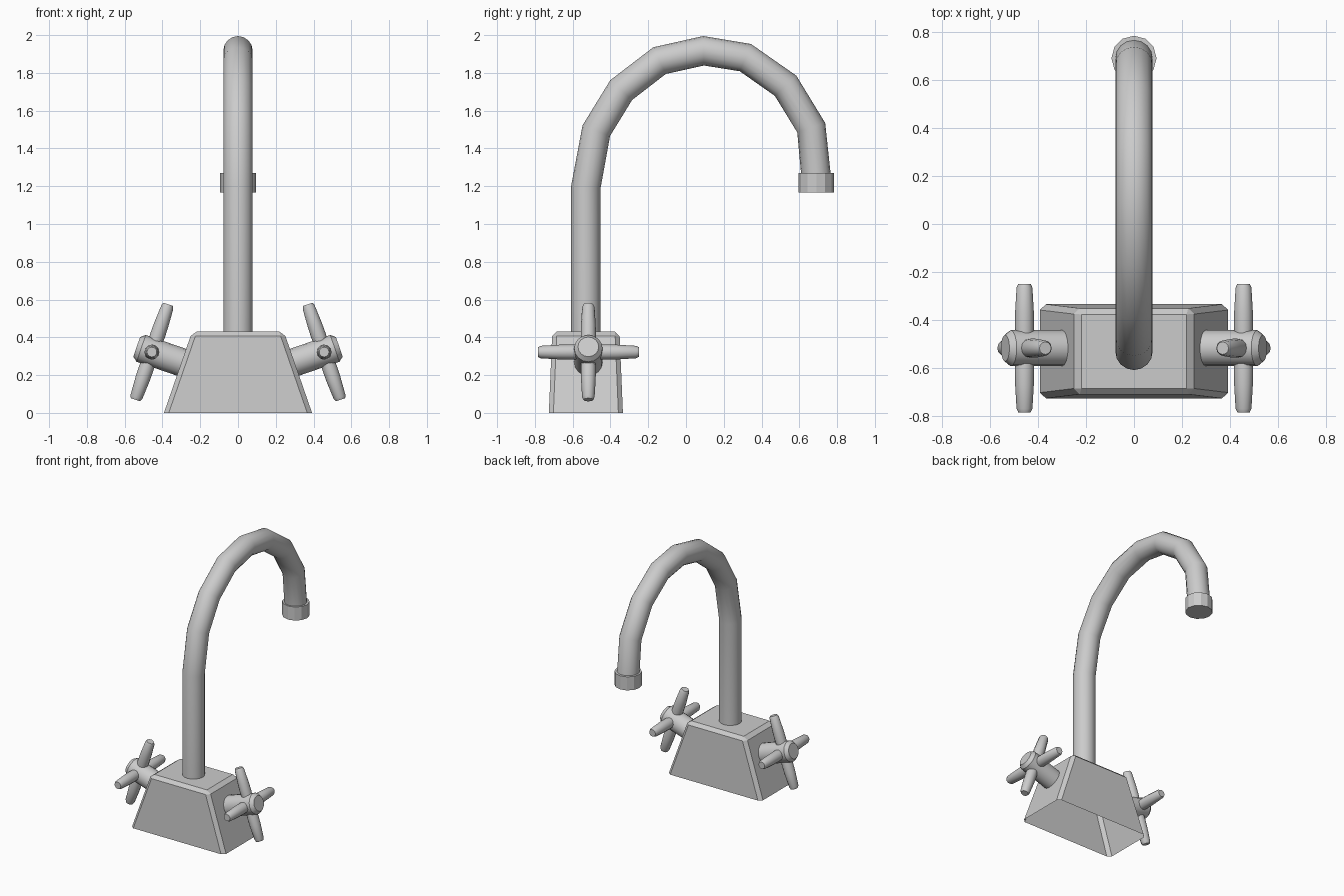
import bpy, bmesh, math
from mathutils import Vector, Matrix

if "Cube" in bpy.data.objects:
    bpy.data.objects.remove(bpy.data.objects["Cube"])

BASE_Y, HANDLE_Y = -0.53, -0.517


def finish(name, bm, smooth=None):
    bmesh.ops.recalc_face_normals(bm, faces=bm.faces)
    mesh = bpy.data.meshes.new(name)
    bm.to_mesh(mesh)
    bm.free()
    ob = bpy.data.objects.new(name, mesh)
    bpy.context.collection.objects.link(ob)
    if smooth:
        shade(ob, smooth)
    return ob


def shade(ob, angle):
    bpy.ops.object.select_all(action='DESELECT')
    ob.select_set(True)
    bpy.context.view_layer.objects.active = ob
    bpy.ops.object.shade_smooth_by_angle(angle=math.radians(angle))


def lathe(name, profile, centre, axis, sides, smooth=None):
    """Closed turned part: profile is (radius, distance along axis) pairs."""
    mat = Matrix.Translation(centre) @ Vector(axis).to_track_quat('Z', 'Y').to_matrix().to_4x4()
    bm = bmesh.new()
    rings = []
    for r, d in profile:
        angles = [2 * math.pi * i / sides for i in range(sides)]
        rings.append([bm.verts.new(mat @ Vector((r * math.cos(a), r * math.sin(a), d))) for a in angles])
    for a, b in zip(rings, rings[1:]):
        for i in range(sides):
            j = (i + 1) % sides
            bm.faces.new((a[i], a[j], b[j], b[i]))
    bm.faces.new(rings[0])
    bm.faces.new(rings[-1])
    return finish(name, bm, smooth)


# Tapered base: chamfered sides and top, open underneath
bm = bmesh.new()
bmesh.ops.create_cube(bm, size=2)
for v in bm.verts:
    top = v.co.z > 0
    v.co = Vector((v.co.x * (0.243 if top else 0.392),
                   BASE_Y + v.co.y * (0.178 if top else 0.196),
                   0.43 if top else 0))
bottom = [f for f in bm.faces if all(v.co.z < 0.01 for v in f.verts)]
bmesh.ops.delete(bm, geom=bottom, context='FACES_ONLY')
edges = [e for e in bm.edges if not e.is_boundary]
bmesh.ops.bevel(bm, geom=edges, offset=0.024, segments=1, affect='EDGES')
finish("base", bm)

# Gooseneck spout swept along a coarse path (y, z)
path = [(-0.53, 0.41), (-0.53, 1.197), (-0.475, 1.494), (-0.343, 1.709), (-0.14, 1.865),
        (0.093, 1.917), (0.314, 1.881), (0.527, 1.732), (0.663, 1.51), (0.69, 1.24)]
curve = bpy.data.curves.new("spout", 'CURVE')
curve.dimensions = '3D'
curve.bevel_depth = 0.078
curve.bevel_resolution = 6
curve.use_fill_caps = True
spline = curve.splines.new('POLY')
spline.points.add(len(path) - 1)
for p, (y, z) in zip(spline.points, path):
    p.co = (0, y, z, 1)
spout = bpy.data.objects.new("spout", curve)
bpy.context.collection.objects.link(spout)
bpy.context.view_layer.objects.active = spout
spout.select_set(True)
bpy.ops.object.convert(target='MESH')
shade(bpy.context.view_layer.objects.active, 40)

# Faceted nozzle ring at the spout tip
lathe("nozzle", [(0.094, 0), (0.094, 0.102)], (0, 0.69, 1.168), (0, 0, 1), 12)

# Tilted cross handles on both sides
tilt = math.radians(19)
spoke = [(0.036, 0.02), (0.04, 0.09), (0.039, 0.15), (0.033, 0.252), (0.026, 0.267)]
for label, s in (("left", -1), ("right", 1)):
    out = Vector((s * math.cos(tilt), 0, math.sin(tilt)))
    up = Vector((-s * math.sin(tilt), 0, math.cos(tilt)))
    centre = Vector((s * 0.456, HANDLE_Y, 0.322))
    lathe(label + "_handle_hub", [(0.075, -0.2), (0.075, 0.06), (0.055, 0.085)], centre, out, 16, 30)
    for i, d in enumerate((up, -up, Vector((0, 1, 0)), Vector((0, -1, 0)))):
        lathe(f"{label}_handle_spoke_{i + 1}", spoke, centre, d, 12, 32)
